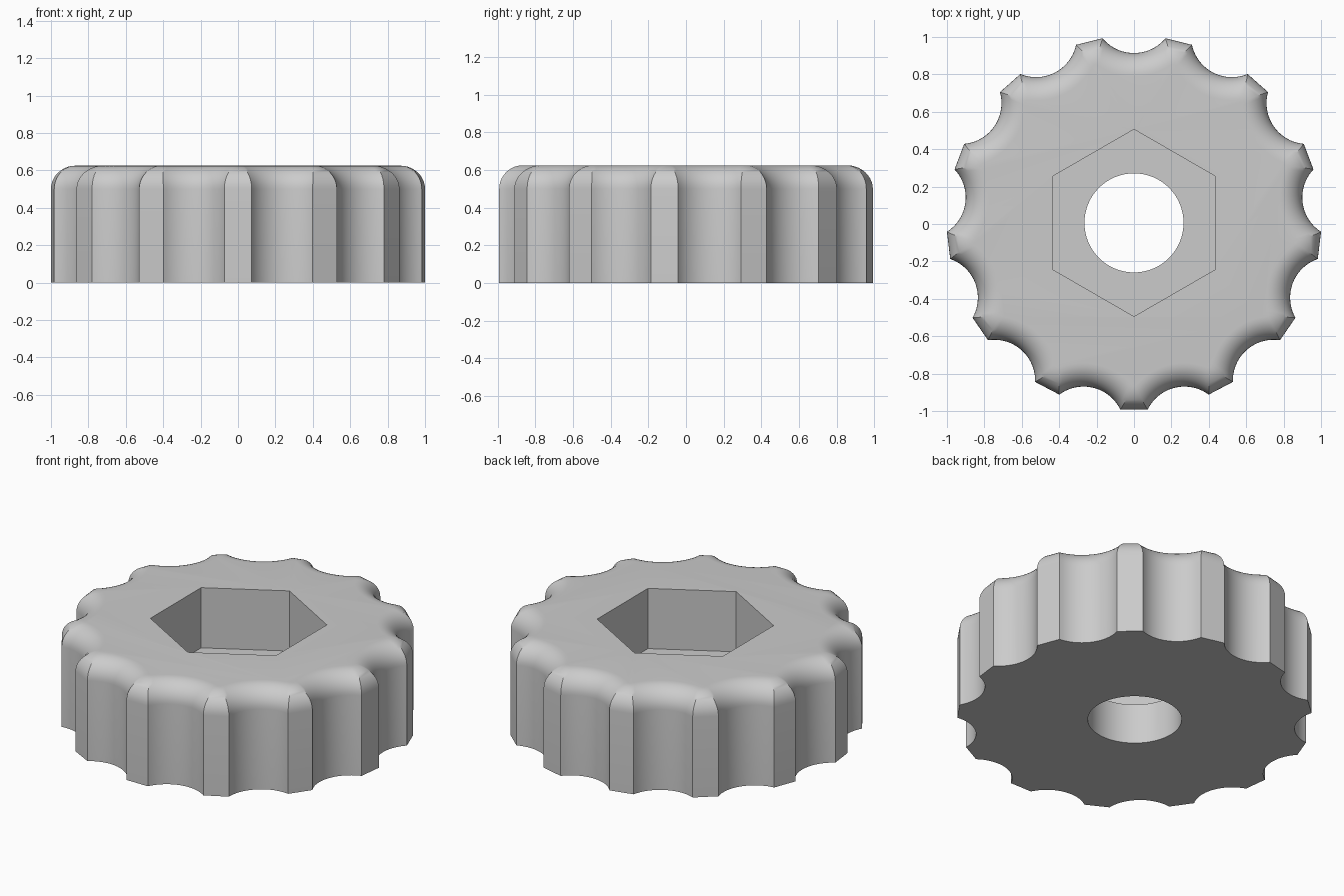
import bpy, bmesh
from math import sin, cos, pi, asin, atan2, sqrt, radians

if "Cube" in bpy.data.objects:
    bpy.data.objects.remove(bpy.data.objects["Cube"])

LOBES = 13
R_FLAT = 0.9986          # centre to lobe flat
HEIGHT, FILLET = 0.625, 0.125
SCALLOP_R, SCALLOP_C = 0.218, 1.126   # scallop radius and centre distance
ARC_SEGS, FILLET_SEGS = 20, 10
Y_OFF = 0.006            # centres the odd-lobed outline on its bounds


def outline(inset, z):
    """Scalloped outline moved inwards by inset, as a list of points."""
    half = pi / LOBES
    r = SCALLOP_R + inset
    # corner where the lobe flat meets the scallop, measured from scallop axis
    cx, cy = SCALLOP_C * sin(half), SCALLOP_C * cos(half)
    dy = cy - (R_FLAT - inset)
    px, py = cx - sqrt(r * r - dy * dy), R_FLAT - inset
    a = half - atan2(px, py)
    swing = asin(sqrt(px * px + py * py) * sin(a) / r)
    pts = []
    for k in range(LOBES):
        axis = -pi / 2 + (2 * k + 1) * half
        for i in range(ARC_SEGS + 1):
            t = swing * (2 * i / ARC_SEGS - 1)
            u, v = SCALLOP_C - r * cos(t), r * sin(t)
            pts.append((u * cos(axis) - v * sin(axis),
                        u * sin(axis) + v * cos(axis) + Y_OFF, z))
    return pts


def make_object(name, bm):
    mesh = bpy.data.meshes.new(name)
    bmesh.ops.recalc_face_normals(bm, faces=bm.faces)
    bm.to_mesh(mesh)
    bm.free()
    ob = bpy.data.objects.new(name, mesh)
    bpy.context.collection.objects.link(ob)
    return ob


def loft(name, rings):
    """Solid through a stack of closed rings, capped at both ends."""
    bm = bmesh.new()
    loops = [[bm.verts.new(p) for p in ring] for ring in rings]
    n = len(loops[0])
    for lo, hi in zip(loops, loops[1:]):
        for i in range(n):
            j = (i + 1) % n
            bm.faces.new((lo[i], lo[j], hi[j], hi[i]))
    bm.faces.new(loops[0][::-1])
    bm.faces.new(loops[-1])
    return make_object(name, bm)


def prism(name, sides, r, z0, z1):
    ring = [(r * cos(pi / 2 + 2 * pi * i / sides),
             r * sin(pi / 2 + 2 * pi * i / sides) + Y_OFF) for i in range(sides)]
    return loft(name, [[(x, y, z) for x, y in ring] for z in (z0, z1)])


# Knob body with rounded top edge
rings = [outline(0, 0)]
for i in range(FILLET_SEGS + 1):
    t = pi / 2 * i / FILLET_SEGS
    rings.append(outline(FILLET * (1 - cos(t)), HEIGHT - FILLET * (1 - sin(t))))
knob = loft("knob", rings)

# Hexagonal nut pocket and through bore
cutters = [prism("nut_pocket_cutter", 6, 0.5, 0.25, 0.8),
           prism("bore_cutter", 64, 0.265, -0.2, 0.9)]
bpy.context.view_layer.objects.active = knob
knob.select_set(True)
for c in cutters:
    mod = knob.modifiers.new(c.name, 'BOOLEAN')
    mod.operation, mod.solver, mod.object = 'DIFFERENCE', 'EXACT', c
    bpy.ops.object.modifier_apply(modifier=mod.name)
    bpy.data.objects.remove(c)

# Single grey plastic
grey = bpy.data.materials.new("grey_plastic")
grey.diffuse_color = (0.6, 0.6, 0.6, 1)
grey.use_nodes = True
grey.node_tree.nodes["Principled BSDF"].inputs["Base Color"].default_value = grey.diffuse_color
knob.data.materials.clear()
knob.data.materials.append(grey)
bpy.ops.object.shade_smooth_by_angle(angle=radians(30))
